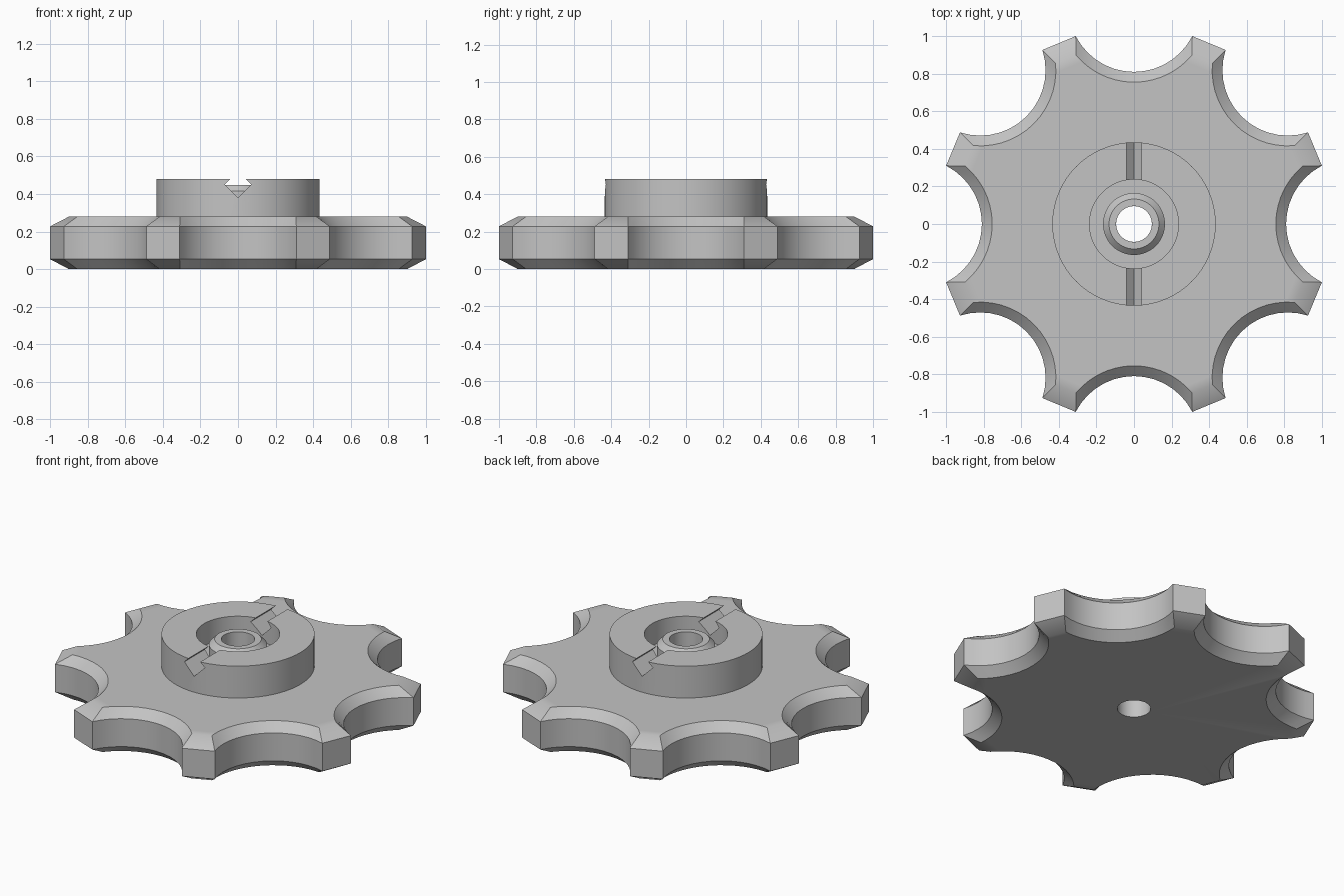
import bpy, bmesh
from math import sin, cos, pi, atan2, sqrt, radians
from mathutils import Matrix, Vector

if "Cube" in bpy.data.objects:
    bpy.data.objects.remove(bpy.data.objects["Cube"], do_unlink=True)

grey = bpy.data.materials.new("plain grey")
grey.use_nodes = True
grey.diffuse_color = (0.55, 0.55, 0.55, 1)
grey.node_tree.nodes["Principled BSDF"].inputs["Base Color"].default_value = grey.diffuse_color

LOBES = 8
BORE = 0.095


def make_object(name, bm):
    bmesh.ops.recalc_face_normals(bm, faces=bm.faces)
    mesh = bpy.data.meshes.new(name)
    bm.to_mesh(mesh)
    bm.free()
    mesh.materials.append(grey)
    obj = bpy.data.objects.new(name, mesh)
    bpy.context.collection.objects.link(obj)
    return obj


def cut(obj, cutter):
    mod = obj.modifiers.new("cut", "BOOLEAN")
    mod.operation = "DIFFERENCE"
    mod.solver = "EXACT"
    mod.object = cutter
    bpy.context.view_layer.objects.active = obj
    bpy.ops.object.modifier_apply(modifier=mod.name)
    bpy.data.objects.remove(cutter, do_unlink=True)


def smooth(obj):
    bpy.ops.object.select_all(action="DESELECT")
    obj.select_set(True)
    bpy.context.view_layer.objects.active = obj
    bpy.ops.object.shade_smooth_by_angle(angle=radians(30))


def scalloped_outline(scallop_r, tip_dist, centre=1.158, steps=14):
    """Flat-tipped lobes separated by circular scallops."""
    half = pi / LOBES
    along = tip_dist - centre * cos(half)
    start = half + atan2(sqrt(scallop_r ** 2 - along ** 2), along)
    points = []
    for k in range(LOBES):
        turn = Matrix.Rotation(k * 2 * half, 3, "Z")
        for i in range(steps + 1):
            a = 2 * pi - start + (2 * start - 2 * pi) * i / steps
            points.append(turn @ Vector((centre + scallop_r * cos(a), scallop_r * sin(a), 0)))
    return points


# Scalloped plate with chamfered top and bottom edges
bm = bmesh.new()
outer = scalloped_outline(0.348, 1.043)
inner = scalloped_outline(0.403, 0.95)
rings = [[bm.verts.new((p.x, p.y, z)) for p in outline]
         for outline, z in ((inner, 0), (outer, 0.053), (outer, 0.228), (inner, 0.28))]
n = len(outer)
for low, high in zip(rings, rings[1:]):
    for i in range(n):
        j = (i + 1) % n
        bm.faces.new((low[i], low[j], high[j], high[i]))
bm.faces.new(rings[0])
bm.faces.new(rings[-1])
plate = make_object("scalloped_plate", bm)

# Bore through the plate
bm = bmesh.new()
bmesh.ops.create_cone(bm, cap_ends=True, segments=48, radius1=BORE, radius2=BORE, depth=1)
cut(plate, make_object("bore_cutter", bm))
smooth(plate)


def lathe(name, profile, segments):
    bm = bmesh.new()
    verts = [bm.verts.new((r, 0, z)) for r, z in profile]
    edges = [bm.edges.new((a, b)) for a, b in zip(verts, verts[1:] + verts[:1])]
    bmesh.ops.spin(bm, geom=verts + edges, cent=(0, 0, 0), axis=(0, 0, 1),
                   angle=2 * pi, steps=segments, use_merge=True)
    bmesh.ops.remove_doubles(bm, verts=bm.verts, dist=0.0001)
    return make_object(name, bm)


# Raised hub with a recess around a chamfered centre boss
hub = lathe("hub", [(0.435, 0.28), (0.435, 0.48), (0.237, 0.48), (0.237, 0.34),
                    (0.165, 0.34), (0.165, 0.415), (0.133, 0.448),
                    (BORE, 0.448), (BORE, 0.28)], 64)

# Diamond-section slots across the hub rim, front and back
for side in (-1, 1):
    bm = bmesh.new()
    bmesh.ops.create_cube(bm, size=1)
    shape = (Matrix.Translation((0, side * 0.36, 0.45)) @ Matrix.Rotation(pi / 4, 4, "Y")
             @ Matrix.Diagonal((0.1, 0.32, 0.1, 1)))
    bmesh.ops.transform(bm, matrix=shape, verts=bm.verts)
    cut(hub, make_object("slot_cutter", bm))
smooth(hub)
